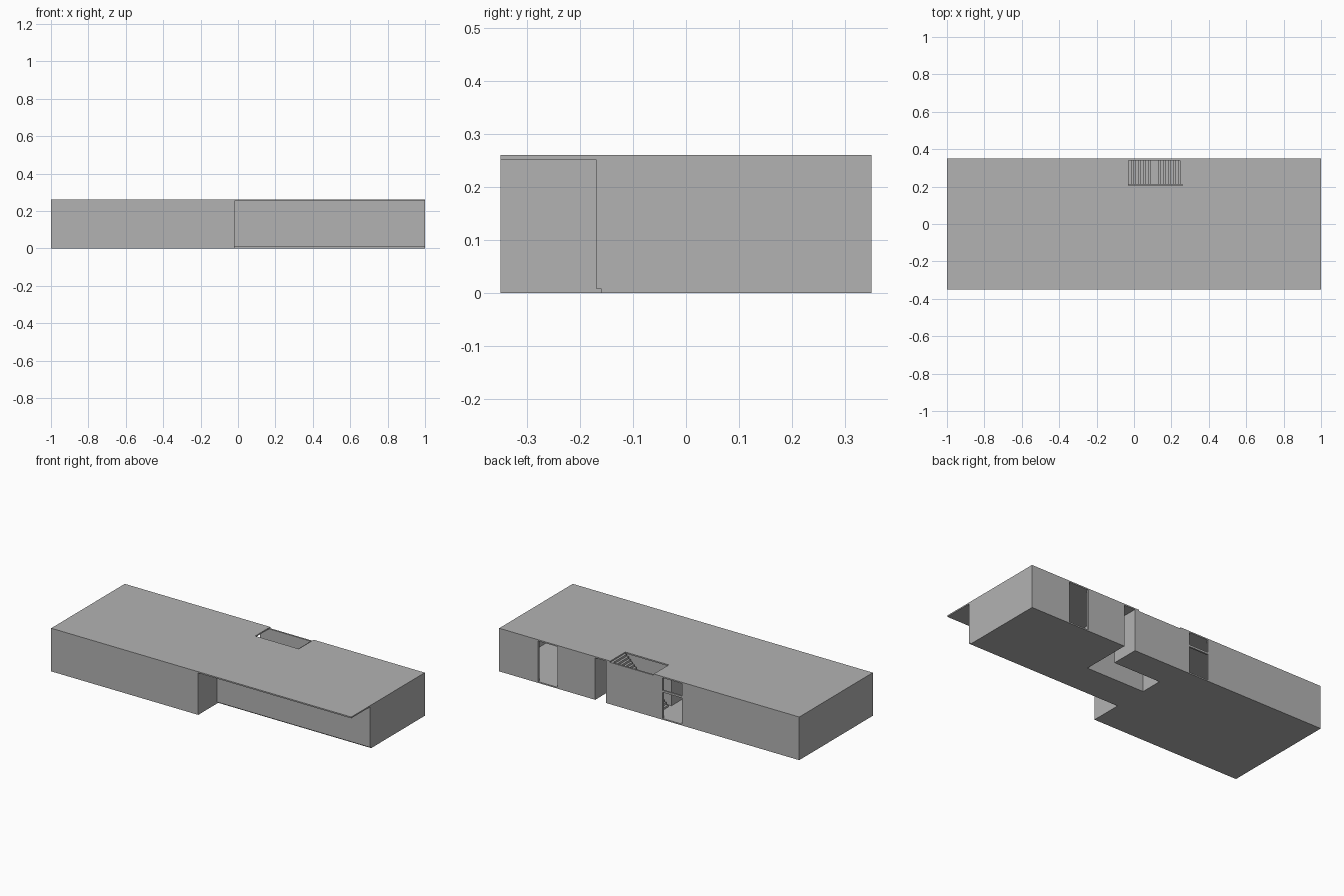
import bpy, bmesh

if "Cube" in bpy.data.objects:
    bpy.data.objects.remove(bpy.data.objects["Cube"])

grey = bpy.data.materials.new("plain grey")
grey.diffuse_color = (0.45, 0.45, 0.45, 1)
grey.use_nodes = True
grey.node_tree.nodes["Principled BSDF"].inputs["Base Color"].default_value = grey.diffuse_color

BASE, CEIL, TOP = 0.008, 0.252, 0.26   # slab and ceiling heights
T = 0.01                               # wall thickness


def prism(name, outline, z0, z1):
    """Extrude a plan outline from z0 to z1."""
    bm = bmesh.new()
    face = bm.faces.new([bm.verts.new((x, y, z0)) for x, y in outline])
    ext = bmesh.ops.extrude_face_region(bm, geom=[face])
    for v in ext["geom"]:
        if isinstance(v, bmesh.types.BMVert):
            v.co.z = z1
    bmesh.ops.recalc_face_normals(bm, faces=bm.faces)
    mesh = bpy.data.meshes.new(name)
    bm.to_mesh(mesh)
    bm.free()
    mesh.materials.append(grey)
    ob = bpy.data.objects.new(name, mesh)
    bpy.context.collection.objects.link(ob)
    return ob


def box(name, x0, x1, y0, y1, z0=BASE, z1=CEIL):
    return prism(name, [(x0, y0), (x1, y0), (x1, y1), (x0, y1)], z0, z1)


# Floor slab: porch corner cut away, L-shaped light well open to the back
prism("floor_slab", [
    (-1, -0.35), (-0.02, -0.35), (-0.02, -0.16), (1, -0.16), (1, 0.35),
    (0.36, 0.35), (0.36, 0.045), (-0.025, 0.045), (-0.025, 0.18),
    (0.287, 0.18), (0.287, 0.35), (-1, 0.35)], 0, BASE)

# Roof slab with the stair opening at the back edge
prism("roof_slab", [
    (-1, -0.35), (1, -0.35), (1, 0.35), (0.26, 0.35), (0.26, 0.207),
    (-0.03, 0.207), (-0.03, 0.35), (-1, 0.35)], CEIL, TOP)

# Outer walls
box("left_wall", -1, -1 + T, -0.35, 0.35)
box("right_wall", 1 - T, 1, -0.17, 0.35)
box("front_wall", -1 + T, -0.02, -0.35, -0.35 + T)
box("porch_side_wall", -0.02 - T, -0.02, -0.35 + T, -0.17 + T)
box("porch_back_wall", -0.02, 1 - T, -0.17, -0.17 + T)

# Back wall pieces between the two doorways and the passage
for i, (x0, x1) in enumerate([(-1 + T, -0.22), (-0.09, 0.287),
                              (0.36, 0.61), (0.74, 1 - T)]):
    box(f"back_wall_{i + 1}", x0, x1, 0.35 - T, 0.35)
box("doorway_transom", -0.22, -0.09, 0.35 - T, 0.35, 0.165, 0.177)

# Walls around the passage and light well
box("passage_right_wall", 0.36, 0.36 + T, 0.045 - T, 0.35 - T)
box("passage_left_wall", 0.287 - T, 0.287, 0.18, 0.35 - T)
box("well_front_wall", -0.025 - T, 0.36, 0.045 - T, 0.045)
box("well_left_wall", -0.025 - T, -0.025, 0.045, 0.18 + T)
box("well_back_wall", -0.025, 0.287 - T, 0.18, 0.18 + T)

# Two stair flights with a landing, climbing towards +x
STEPS, GO = 10, 0.013
RISE = (CEIL - BASE) / (2 * STEPS)
for f, start in enumerate((-0.03, 0.13)):
    for s in range(STEPS):
        z = BASE + (f * STEPS + s + 1) * RISE
        x = start + s * GO
        box(f"stair_tread_{f * STEPS + s + 1}", x, x + GO, 0.21, 0.34,
            max(BASE, z - 2 * RISE), z)
mid = BASE + STEPS * RISE
box("stair_landing", 0.10, 0.13, 0.21, 0.34, mid - RISE, mid)
